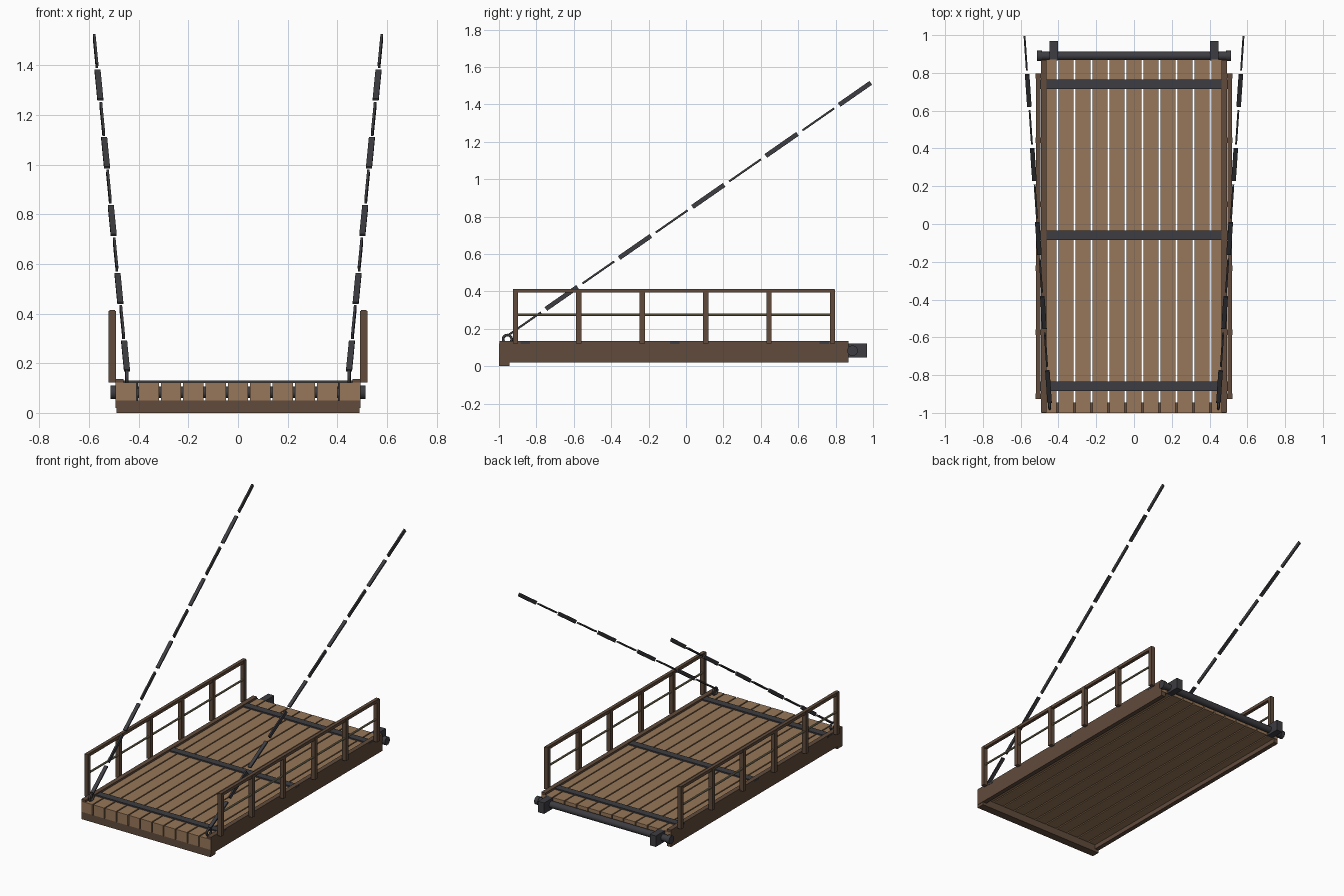
import bpy, math
from mathutils import Vector

if "Cube" in bpy.data.objects:
    bpy.data.objects.remove(bpy.data.objects["Cube"], do_unlink=True)


def material(name, rgb):
    m = bpy.data.materials.new(name)
    m.use_nodes = True
    col = (*rgb, 1.0)
    m.diffuse_color = col
    m.node_tree.nodes["Principled BSDF"].inputs["Base Color"].default_value = col
    return m


PLANK = material("plank_wood", (0.31, 0.185, 0.10))
BEAM = material("dark_wood", (0.118, 0.07, 0.044))
IRON = material("iron", (0.047, 0.047, 0.054))
ROPE = material("rope", (0.26, 0.22, 0.13))


def finish(name, mat):
    ob = bpy.context.object
    ob.name = name
    ob.data.materials.append(mat)
    return ob


def box(name, lo, hi, mat):
    """Box between two opposite corners."""
    lo, hi = Vector(lo), Vector(hi)
    bpy.ops.mesh.primitive_cube_add(size=1, location=(lo + hi) / 2)
    ob = finish(name, mat)
    ob.scale = hi - lo
    return ob


def rod(name, a, b, radius, mat, sides=16):
    """Cylinder from point a to point b."""
    a, b = Vector(a), Vector(b)
    bpy.ops.mesh.primitive_cylinder_add(vertices=sides, radius=radius,
                                        depth=(b - a).length, location=(a + b) / 2)
    ob = finish(name, mat)
    ob.rotation_euler = (b - a).to_track_quat('Z', 'Y').to_euler()
    bpy.ops.object.shade_smooth_by_angle(angle=math.radians(40))
    return ob


# Deck planks with open gaps
for i in range(11):
    x = (i - 5) * 0.09
    box(f"deck_plank_{i + 1}", (x - 0.041, -1, 0.05), (x + 0.041, 0.87, 0.122), PLANK)

# Front beam under the plank ends
box("front_beam", (-0.49, -1, 0), (0.49, -0.945, 0.05), BEAM)

# Iron straps across the deck
for i, y in enumerate((-0.86, -0.06, 0.74)):
    box(f"deck_strap_{i + 1}", (-0.494, y - 0.025, 0.12), (0.494, y + 0.025, 0.131), IRON)

# Hinge axle at the back
rod("hinge_axle", (-0.5, 0.89, 0.083), (0.5, 0.89, 0.083), 0.023, IRON)

LINKS = 10
for s, side in ((1, "left"), (-1, "right")):
    # Side beam
    box(f"{side}_side_beam", (s * 0.462, -0.998, 0.02), (s * 0.493, 0.868, 0.136), BEAM)

    # Hinge bracket and axle cap
    box(f"{side}_hinge_bracket", (s * 0.402, 0.865, 0.047), (s * 0.448, 0.968, 0.122), IRON)
    rod(f"{side}_axle_cap", (s * 0.487, 0.89, 0.083), (s * 0.513, 0.89, 0.083), 0.028, IRON)

    # Railing
    for i in range(6):
        y = -0.912 + i * 0.339
        box(f"{side}_rail_post_{i + 1}", (s * 0.492, y - 0.014, 0.122),
            (s * 0.521, y + 0.014, 0.411), BEAM)
    box(f"{side}_handrail", (s * 0.495, -0.925, 0.393), (s * 0.518, 0.795, 0.414), BEAM)
    rod(f"{side}_rail_rope", (s * 0.507, -0.912, 0.275), (s * 0.507, 0.783, 0.275),
        0.007, ROPE, 8)

    # Chain anchor ring
    bpy.ops.mesh.primitive_torus_add(major_radius=0.023, minor_radius=0.007,
                                     major_segments=20, minor_segments=8,
                                     location=(s * 0.447, -0.955, 0.144),
                                     rotation=(0, math.pi / 2, 0))
    finish(f"{side}_chain_anchor", IRON)
    bpy.ops.object.shade_smooth_by_angle(angle=math.radians(60))

    # Chain of flat links, each turned a quarter from the last
    start = Vector((s * 0.447, -0.945, 0.17))
    end = Vector((s * 0.581, 1.015, 1.534))
    step = (end - start) / LINKS
    turn = step.to_track_quat('Z', 'X')
    for i in range(LINKS):
        bpy.ops.mesh.primitive_cube_add(size=1, location=start + step * (i + 0.43))
        link = finish(f"{side}_chain_link_{i + 1}", IRON)
        wide, thin = 0.024, 0.010
        link.scale = (wide if i % 2 else thin, thin if i % 2 else wide, step.length * 0.86)
        link.rotation_euler = turn.to_euler()
